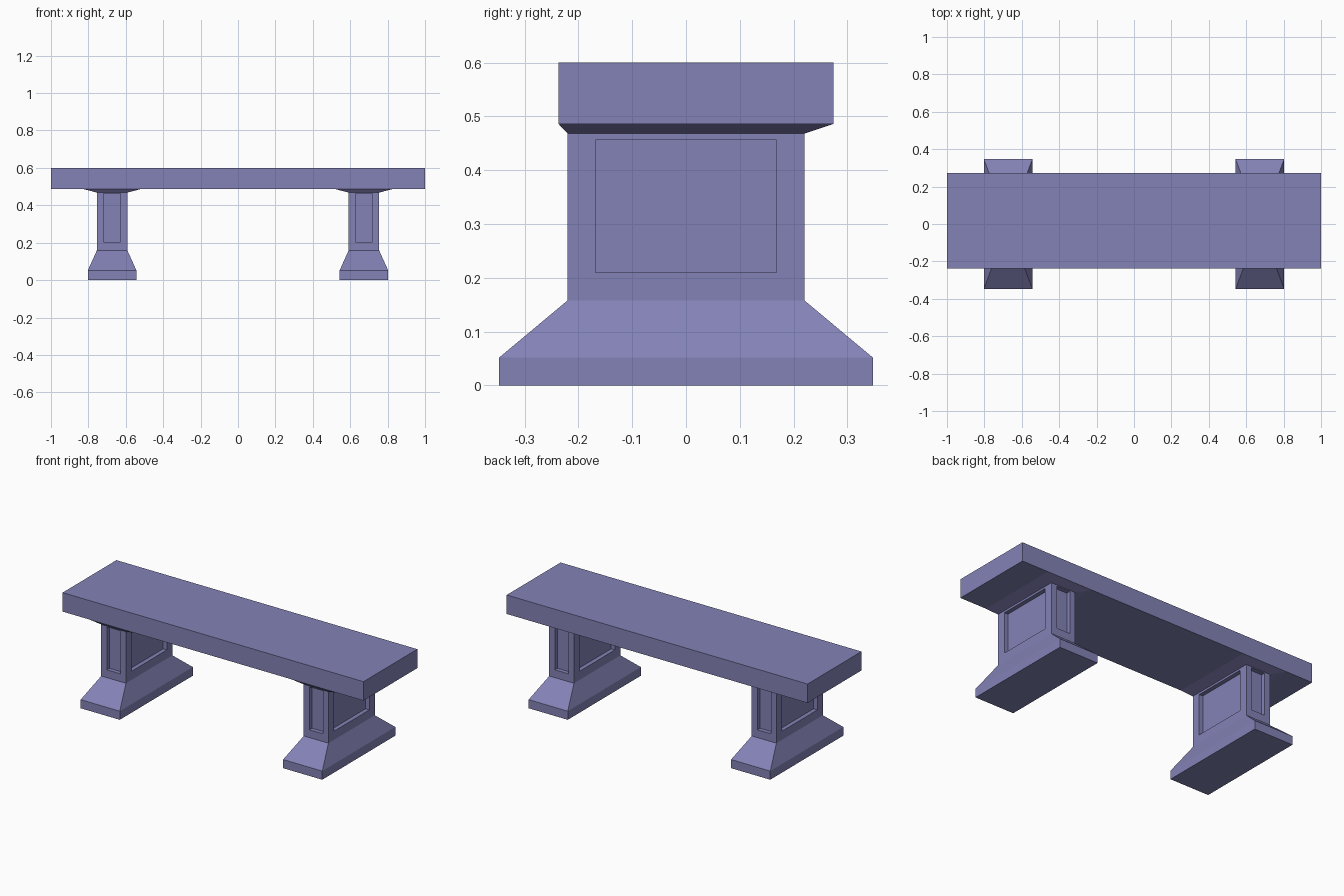
import bpy, bmesh

if "Cube" in bpy.data.objects:
    bpy.data.objects.remove(bpy.data.objects["Cube"])

SEAT_Y0, SEAT_Y1 = -0.237, 0.274
SEAT_Z0, SEAT_Z1 = 0.486, 0.60
LEG_X = 0.673
PANEL_DEPTH = 0.025

# Slate-violet stone
stone = bpy.data.materials.new("violet_stone")
stone.diffuse_color = (0.229, 0.224, 0.47, 1.0)
stone.use_nodes = True
stone.node_tree.nodes["Principled BSDF"].inputs["Base Color"].default_value = stone.diffuse_color


def finish(bm, name):
    bmesh.ops.recalc_face_normals(bm, faces=bm.faces)
    mesh = bpy.data.meshes.new(name)
    bm.to_mesh(mesh)
    bm.free()
    mesh.materials.append(stone)
    obj = bpy.data.objects.new(name, mesh)
    bpy.context.collection.objects.link(obj)


def loft(rings):
    """Stack of rectangles (half_x, y0, y1, z); returns bmesh and side faces per level."""
    bm = bmesh.new()
    loops = [[bm.verts.new(p) for p in
              ((-hx, y0, z), (hx, y0, z), (hx, y1, z), (-hx, y1, z))]
             for hx, y0, y1, z in rings]
    sides = []
    for a, b in zip(loops, loops[1:]):
        sides.append([bm.faces.new((a[i], a[(i + 1) % 4], b[(i + 1) % 4], b[i]))
                      for i in range(4)])
    bm.faces.new(loops[0][::-1])
    bm.faces.new(loops[-1])
    bm.normal_update()
    return bm, sides


def recess(bm, face, half_width, z0, z1):
    """Sink a straight-walled rectangular panel into a column face."""
    axis = 1 if abs(face.normal.x) > 0.5 else 0
    zmid = face.calc_center_median().z
    bmesh.ops.inset_individual(bm, faces=[face], thickness=0.03)
    for v in face.verts:
        v.co[axis] = half_width if v.co[axis] > 0 else -half_width
        v.co.z = z1 if v.co.z > zmid else z0
    inner = bmesh.ops.extrude_discrete_faces(bm, faces=[face])["faces"][0]
    inner.normal_update()
    bmesh.ops.translate(bm, verts=inner.verts, vec=-inner.normal * PANEL_DEPTH)


# Seat slab
bm, _ = loft([(1.0, SEAT_Y0, SEAT_Y1, SEAT_Z0), (1.0, SEAT_Y0, SEAT_Y1, SEAT_Z1)])
finish(bm, "seat")

# Pedestal legs: plinth, sloped foot, panelled column, flared cap
for name, sx in (("left_leg", -1), ("right_leg", 1)):
    bm, sides = loft([
        (0.13, -0.347, 0.347, 0.0),
        (0.13, -0.347, 0.347, 0.052),
        (0.082, -0.22, 0.22, 0.158),
        (0.082, -0.22, 0.22, 0.468),
        (0.15, SEAT_Y0, SEAT_Y1, SEAT_Z0),
    ])
    for face in sides[2]:
        if abs(face.normal.x) > 0.5:
            recess(bm, face, 0.168, 0.21, 0.456)
        else:
            recess(bm, face, 0.045, 0.205, 0.462)
    bmesh.ops.translate(bm, verts=bm.verts, vec=(sx * LEG_X, 0, 0))
    finish(bm, name)
